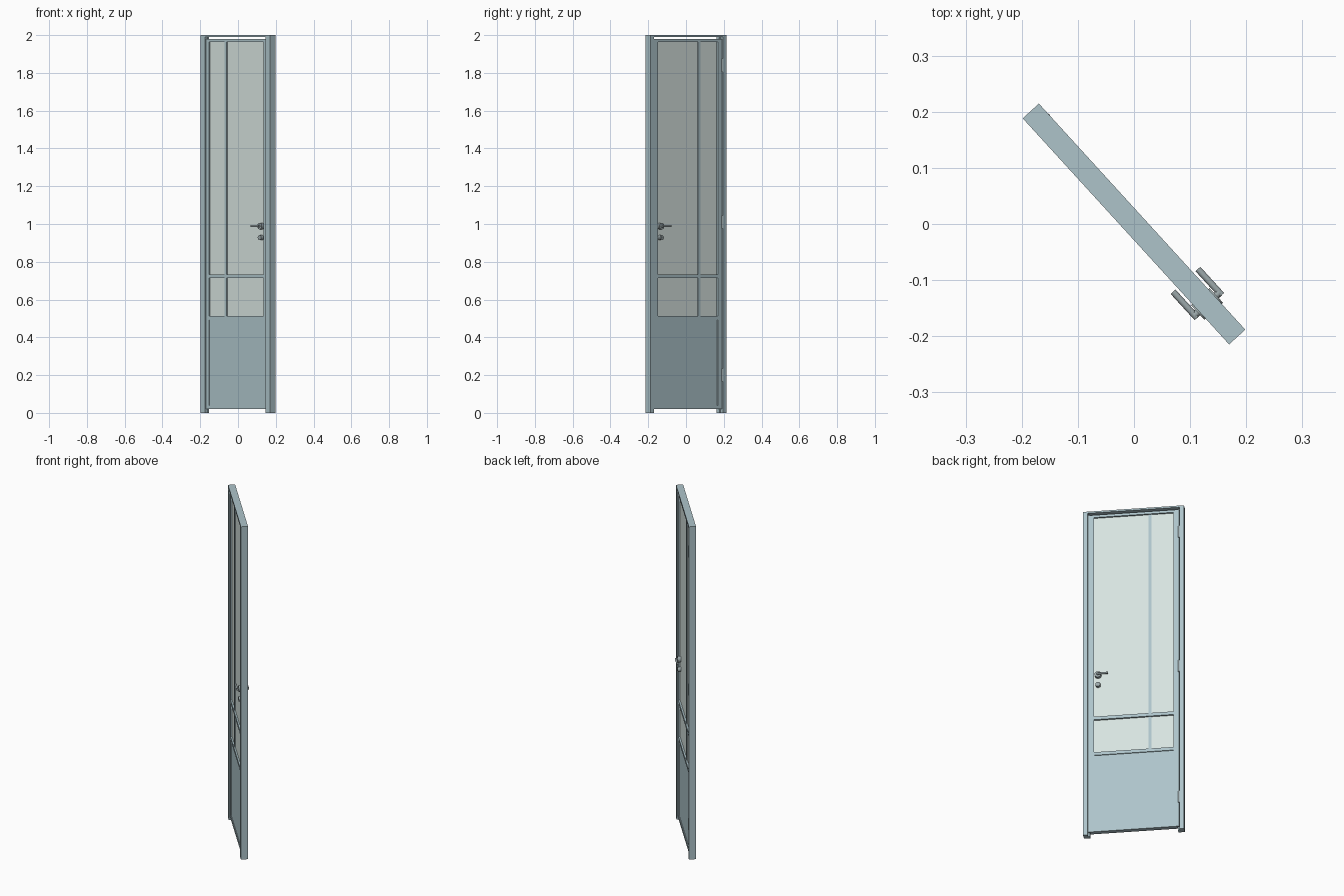
import bpy, bmesh, math
from mathutils import Matrix, Vector

if "Cube" in bpy.data.objects:
    bpy.data.objects.remove(bpy.data.objects["Cube"])

ROT = Matrix.Rotation(math.radians(-47.6), 4, 'Z')   # door stands diagonally
HW, HT, H = 0.2728, 0.0195, 2.0                       # half width, half thickness, height


def material(name, rgb):
    m = bpy.data.materials.new(name)
    m.diffuse_color = (*rgb, 1)
    m.use_nodes = True
    m.node_tree.nodes["Principled BSDF"].inputs["Base Color"].default_value = m.diffuse_color
    return m


PAINT = material("painted_steel", (0.42, 0.55, 0.59))
GLASS = material("glass", (0.68, 0.77, 0.74))
METAL = material("dark_metal", (0.33, 0.39, 0.40))


def finish(name, bm, mat, smooth=False):
    bmesh.ops.recalc_face_normals(bm, faces=bm.faces)
    bm.transform(ROT)
    me = bpy.data.meshes.new(name)
    bm.to_mesh(me)
    bm.free()
    me.materials.append(mat)
    ob = bpy.data.objects.new(name, me)
    bpy.context.collection.objects.link(ob)
    if smooth:
        bpy.ops.object.select_all(action='DESELECT')
        bpy.context.view_layer.objects.active = ob
        ob.select_set(True)
        bpy.ops.object.shade_smooth_by_angle(angle=math.radians(35))
    return ob


def prism(name, profile, z0, z1, mat):
    """Extrude a plan profile upwards."""
    bm = bmesh.new()
    f = bm.faces.new([bm.verts.new((x, y, z0)) for x, y in profile])
    top = bmesh.ops.extrude_face_region(bm, geom=[f])
    bmesh.ops.translate(bm, vec=(0, 0, z1 - z0),
                        verts=[v for v in top['geom'] if isinstance(v, bmesh.types.BMVert)])
    return finish(name, bm, mat)


def box(name, x0, x1, y0, y1, z0, z1, mat):
    return prism(name, [(x0, y0), (x1, y0), (x1, y1), (x0, y1)], z0, z1, mat)


def rod(name, a, b, r, mat, seg=24):
    a, b = Vector(a), Vector(b)
    bm = bmesh.new()
    bmesh.ops.create_cone(bm, cap_ends=True, segments=seg, radius1=r, radius2=r,
                          depth=(b - a).length)
    q = (b - a).to_track_quat('Z', 'Y').to_matrix().to_4x4()
    bm.transform(Matrix.Translation((a + b) / 2) @ q)
    return finish(name, bm, mat, True)


# Rebated jambs and leaf stiles, mirrored left and right
for side, s in (("left", -1), ("right", 1)):
    jamb = [(HW, -HT), (HW, HT), (HW - 0.025, HT), (HW - 0.025, 0.001),
            (HW - 0.035, 0.001), (HW - 0.035, -HT)]
    prism("jamb_" + side, [(s * x, y) for x, y in jamb], 0, H - 0.01, PAINT)
    stile = [(0.215, -0.013), (0.236, -0.013), (0.236, 0.003), (0.246, 0.003),
             (0.246, 0.014), (0.215, 0.014)]
    prism("stile_" + side, [(s * x, y) for x, y in stile], 0.02, 1.979, PAINT)

# Frame head
box("frame_head", -HW, HW, -HT, HT, H - 0.01, H, PAINT)

# Leaf rails
for name, z0, z1 in (("bottom_rail", 0.02, 0.04), ("panel_rail", 0.493, 0.512),
                     ("middle_rail", 0.713, 0.732), ("top_rail", 1.964, 1.979)):
    box(name, -0.215, 0.215, -0.013, 0.014, z0, z1, PAINT)

# Glazing bars
for name, z0, z1 in (("lower_glazing_bar", 0.512, 0.713), ("upper_glazing_bar", 0.732, 1.964)):
    box(name, -0.0955, -0.0785, -0.009, 0.009, z0, z1, PAINT)
    # Glass panes either side of the bar
    box(name.split("_")[0] + "_pane_left", -0.215, -0.0955, -0.004, 0.004, z0, z1, GLASS)
    box(name.split("_")[0] + "_pane_right", -0.0785, 0.215, -0.004, 0.004, z0, z1, GLASS)

# Solid kick panel
box("kick_panel", -0.215, 0.215, -0.009, 0.009, 0.04, 0.493, PAINT)

# Hinges on the back seam
for i, z in enumerate((0.2, 1.01, 1.84)):
    rod(f"hinge_{i + 1}", (-0.246, 0.0145, z - 0.035), (-0.246, 0.0145, z + 0.035),
        0.006, METAL, 16)

# Lever handles and key escutcheons, front and back
HX, HZ, KZ = 0.193, 0.989, 0.928
for side, t in (("front", -1), ("back", 1)):
    rod("rosette_" + side, (HX, t * 0.003, HZ), (HX, t * 0.0225, HZ), 0.0175, METAL, 32)
    rod("lever_neck_" + side, (HX, t * 0.02, HZ), (HX, t * 0.031, HZ), 0.0065, METAL)
    rod("lever_" + side, (0.136, t * 0.030, HZ), (0.199, t * 0.030, HZ), 0.0058, METAL)
    rod("escutcheon_" + side, (HX, t * 0.003, KZ), (HX, t * 0.0225, KZ), 0.0135, METAL, 32)
    box("keyhole_" + side, HX - 0.002, HX + 0.002, min(t * 0.022, t * 0.0232),
        max(t * 0.022, t * 0.0232), KZ - 0.006, KZ + 0.006, METAL)
